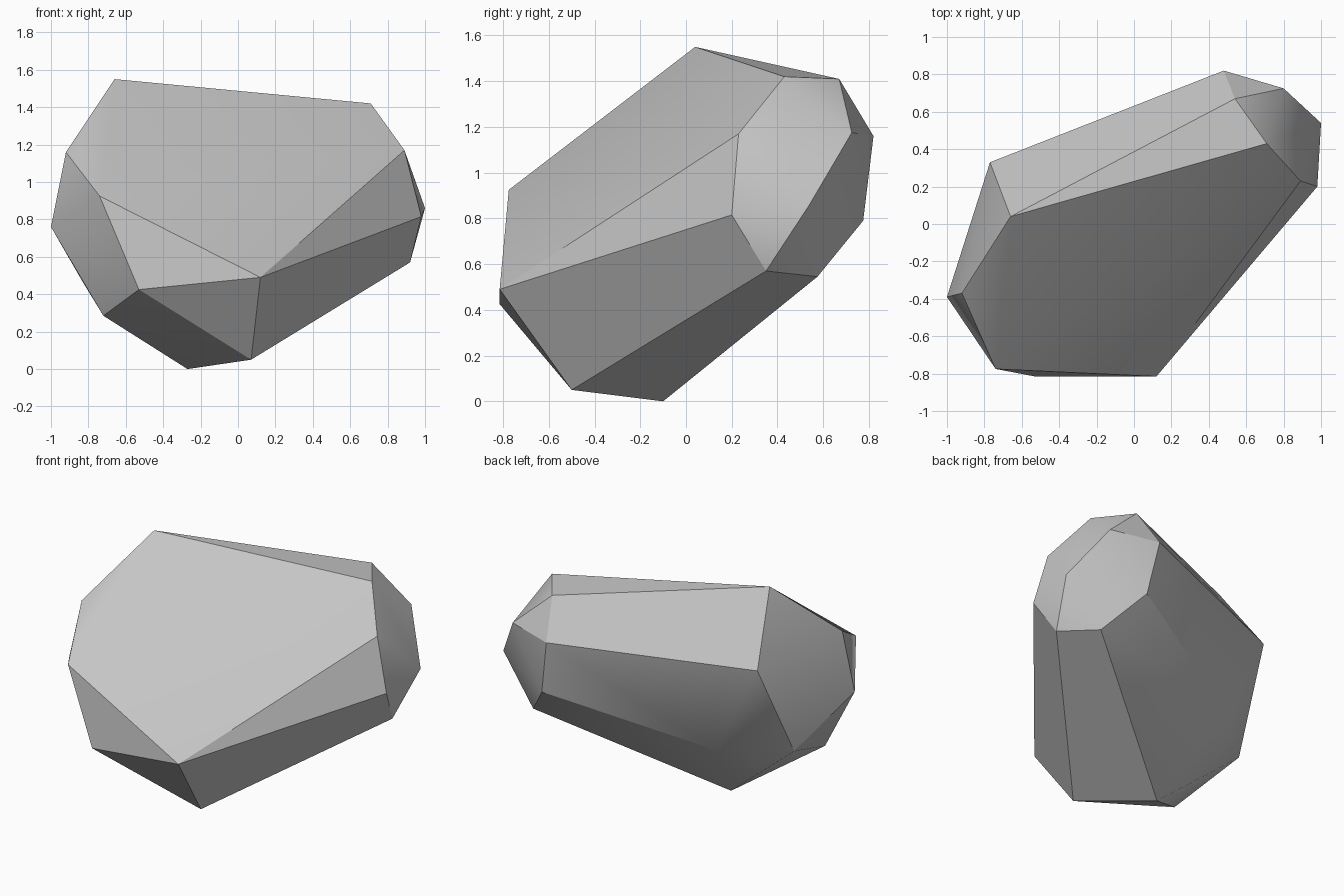
import bpy
import bmesh
import math

cube = bpy.data.objects.get("Cube")
if cube:
    bpy.data.objects.remove(cube, do_unlink=True)

# Stone colour
stone = bpy.data.materials.new("stone_grey")
stone.use_nodes = True
grey = (0.56, 0.56, 0.56, 1)
stone.diffuse_color = grey
stone.node_tree.nodes["Principled BSDF"].inputs["Base Color"].default_value = grey

# Corners of the boulder, grouped by region
top_ridge = [(-.66, .04, 1.55), (.71, .43, 1.42), (.54, .67, 1.41)]
left_end = [(.89, .23, 1.17), (1, .54, .86), (.98, .2, .815), (.92, .35, .57),
            (.8, .725, 1.175), (.75, .575, .545)]
back = [(.48, .82, 1.16), (.545, .775, .79), (-.77, .33, 1.115), (-.465, .345, .5)]
front = [(.12, -.815, .49), (-.53, -.815, .425), (-.74, -.775, .925)]
right_end = [(-1, -.39, .76), (-.92, -.37, 1.16), (-.72, -.47, .285), (-.83, .02, .465)]
base = [(.07, -.5, .05), (-.27, -.1, 0)]

# Wrap the corners in a faceted skin
bm = bmesh.new()
for corner in top_ridge + left_end + back + front + right_end + base:
    bm.verts.new(corner)
bmesh.ops.convex_hull(bm, input=bm.verts[:])
bmesh.ops.dissolve_limit(bm, angle_limit=math.radians(3),
                         verts=bm.verts[:], edges=bm.edges[:])
bmesh.ops.recalc_face_normals(bm, faces=bm.faces[:])

mesh = bpy.data.meshes.new("boulder")
bm.to_mesh(mesh)
bm.free()
mesh.materials.append(stone)
boulder = bpy.data.objects.new("boulder", mesh)
bpy.context.collection.objects.link(boulder)

# Soften shallow creases, keep the strong edges crisp
bpy.ops.object.select_all(action="DESELECT")
boulder.select_set(True)
bpy.context.view_layer.objects.active = boulder
bpy.ops.object.shade_smooth_by_angle(angle=math.radians(30))
